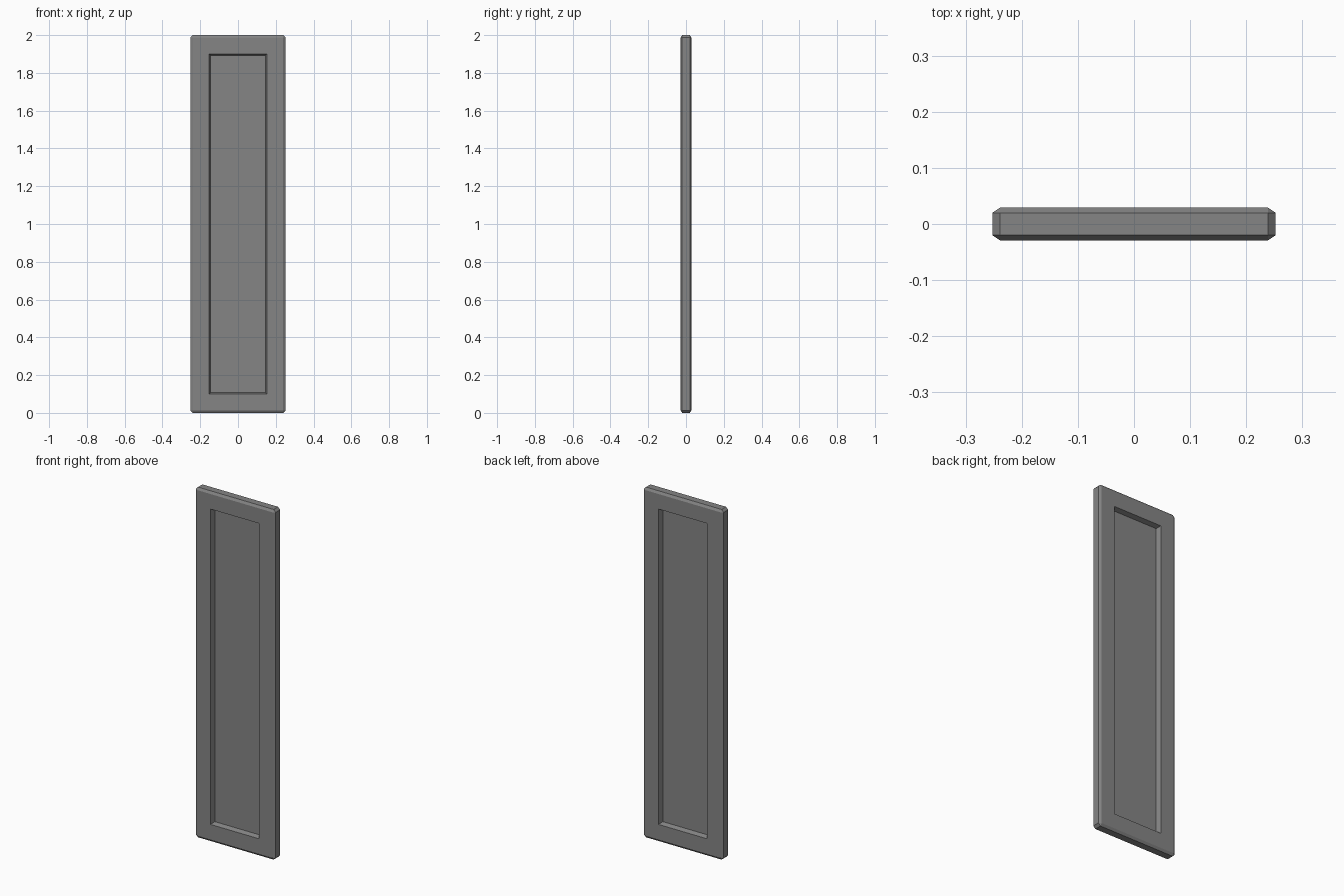
import bpy
import bmesh
from mathutils import Vector

cube = bpy.data.objects.get("Cube")
if cube:
    bpy.data.objects.remove(cube, do_unlink=True)

WIDTH, THICKNESS, HEIGHT = 0.505, 0.058, 2.0
BEVEL_SIDE, BEVEL_FACE = 0.0135, 0.009   # chamfer across the faces and in depth
FRAME, SLOPE, RECESS = 0.1215, 0.012, 0.026

grey = bpy.data.materials.new("grey")
grey.use_nodes = True
colour = (0.235, 0.235, 0.235, 1)
grey.diffuse_color = colour
grey.node_tree.nodes["Principled BSDF"].inputs["Base Color"].default_value = colour

# Chamfered slab: bevel evenly while stretched in depth, then flatten
bm = bmesh.new()
stretch = BEVEL_SIDE / BEVEL_FACE
bmesh.ops.create_cube(bm, size=1)
bmesh.ops.scale(bm, vec=Vector((WIDTH, THICKNESS * stretch, HEIGHT)), verts=bm.verts)
bmesh.ops.bevel(bm, geom=bm.edges[:], offset=BEVEL_SIDE, segments=1,
                affect='EDGES', clamp_overlap=False)
bmesh.ops.scale(bm, vec=Vector((1, 1 / stretch, 1)), verts=bm.verts)
bmesh.ops.translate(bm, vec=Vector((0, 0, HEIGHT / 2)), verts=bm.verts)
bm.normal_update()

# Sloped recess on the front and the back
for face in [f for f in bm.faces if abs(f.normal.y) > 0.99]:
    bmesh.ops.inset_region(bm, faces=[face], thickness=FRAME)
    bmesh.ops.inset_region(bm, faces=[face], thickness=SLOPE, depth=-RECESS)

mesh = bpy.data.meshes.new("recessed_panel")
bm.to_mesh(mesh)
bm.free()
mesh.materials.append(grey)
panel = bpy.data.objects.new("recessed_panel", mesh)
bpy.context.collection.objects.link(panel)
